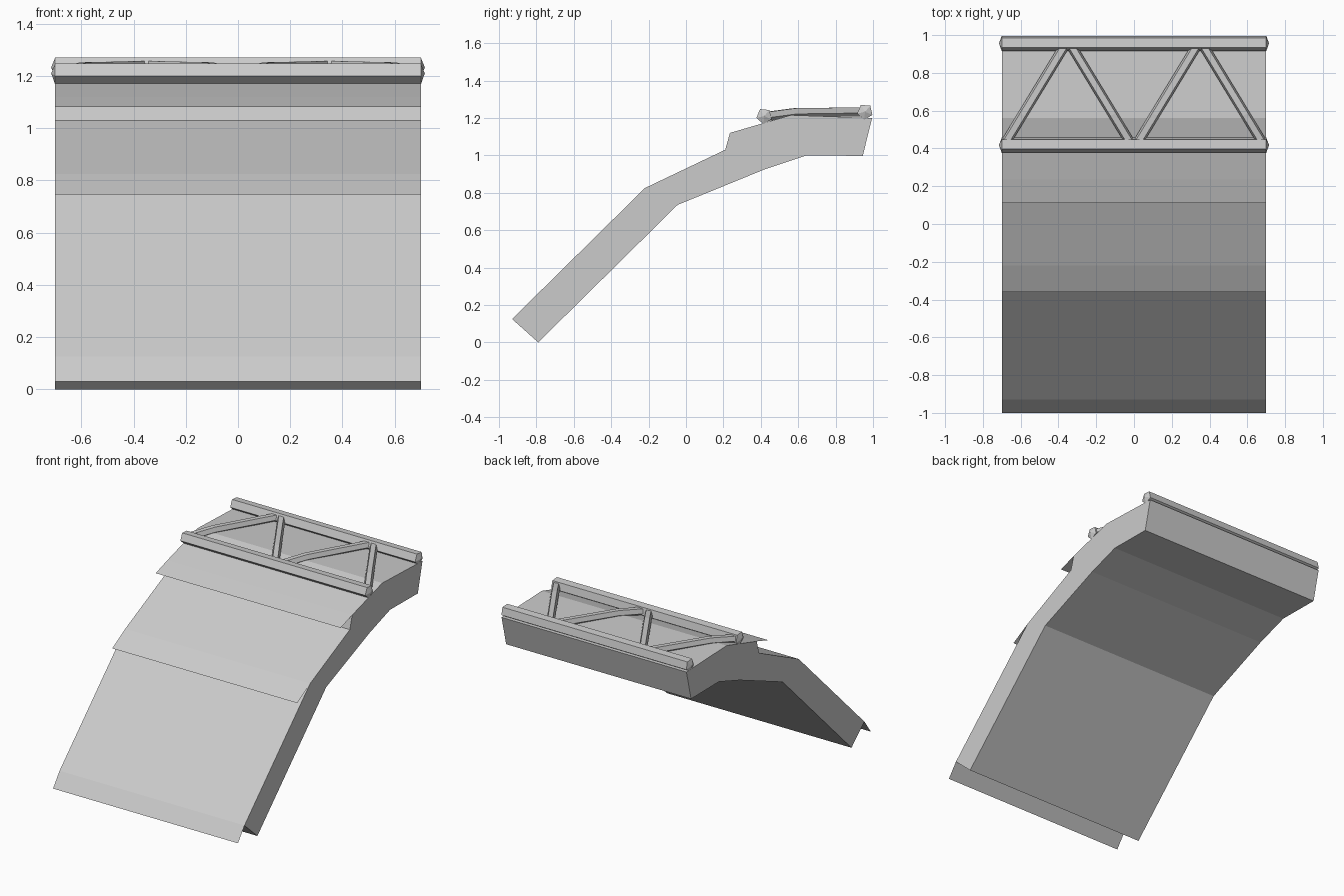
import bpy
import bmesh
from math import cos, sin, radians
from mathutils import Vector

if "Cube" in bpy.data.objects:
    bpy.data.objects.remove(bpy.data.objects["Cube"])

HALF = 0.70   # half width of the ramp

grey = bpy.data.materials.new("light_grey")
grey.use_nodes = True
grey.diffuse_color = (0.6, 0.6, 0.6, 1)
grey.node_tree.nodes["Principled BSDF"].inputs["Base Color"].default_value = (0.6, 0.6, 0.6, 1)


def finish(name, bm, closed=True):
    if closed:
        bmesh.ops.recalc_face_normals(bm, faces=bm.faces)
    mesh = bpy.data.meshes.new(name)
    bm.to_mesh(mesh)
    bm.free()
    mesh.materials.append(grey)
    obj = bpy.data.objects.new(name, mesh)
    bpy.context.collection.objects.link(obj)
    return obj


def slab(name, profile):
    """Extrude a side profile (y, z) across the full width."""
    bm = bmesh.new()
    face = bm.faces.new([bm.verts.new((-HALF, y, z)) for y, z in profile])
    out = bmesh.ops.extrude_face_region(bm, geom=[face])
    moved = [v for v in out["geom"] if isinstance(v, bmesh.types.BMVert)]
    bmesh.ops.translate(bm, verts=moved, vec=(2 * HALF, 0, 0))
    return finish(name, bm)


def sheet(name, upper, lower):
    """Thin overhanging sheet between two (y, z) lines."""
    bm = bmesh.new()
    corners = [(-HALF, *lower), (HALF, *lower), (HALF, *upper), (-HALF, *upper)]
    bm.faces.new([bm.verts.new(c) for c in corners])
    return finish(name, bm, closed=False)


def tube(name, path, radius, turn, tip=0.0, sides=5):
    """Sweep a polygon along a path and close the ends with shallow cones."""
    pts = [Vector(p) for p in path]
    bm = bmesh.new()
    rings = []
    for i, p in enumerate(pts):
        t = (pts[min(i + 1, len(pts) - 1)] - pts[max(i - 1, 0)]).normalized()
        side = Vector((0, 0, 1)).cross(t).normalized()
        up = t.cross(side)
        angles = [radians(turn + k * 360 / sides) for k in range(sides)]
        rings.append([bm.verts.new(p + radius * (cos(a) * side + sin(a) * up)) for a in angles])
    for a, b in zip(rings, rings[1:]):
        for k in range(sides):
            n = (k + 1) % sides
            bm.faces.new((a[k], a[n], b[n], b[k]))
    for ring, end, inner in ((rings[0], pts[0], pts[1]), (rings[-1], pts[-1], pts[-2])):
        apex = bm.verts.new(end + (end - inner).normalized() * tip)
        for k in range(sides):
            bm.faces.new((ring[k], ring[(k + 1) % sides], apex))
    return finish(name, bm)


# Bent ramp body
slab("ramp_body", [(-0.79, 0), (-0.93, 0.125), (-0.22, 0.825), (0.21, 1.03),
                   (0.235, 1.12), (0.56, 1.215), (0.995, 1.2), (0.945, 0.997),
                   (0.645, 1.0), (0.42, 0.925), (-0.045, 0.735)])

# Overhanging sheets at the lower edge of each slope
sheet("lower_flap", (-0.93, 0.125), (-1.0, 0.03))
sheet("middle_flap", (-0.22, 0.825), (-0.36, 0.745))
sheet("upper_flap", (0.235, 1.12), (0.11, 1.08))

# Cross rails of the truss
for name, y, z in (("front_rail", 0.418, 1.21), ("back_rail", 0.957, 1.233)):
    tube(name, [(-HALF, y, z), (HALF, y, z)], 0.043, 49, tip=0.015)

# Slightly bent zigzag braces between the rails
for side, label in ((1, "left"), (-1, "right")):
    for part, x0, x1 in (("inner_brace", 0.02, 0.33), ("outer_brace", 0.68, 0.37)):
        path = []
        for y, z in ((0.43, 1.21), (0.58, 1.23), (0.94, 1.235)):
            f = (y - 0.43) / 0.51
            path.append((side * (x0 + (x1 - x0) * f), y, z))
        tube(f"{label}_{part}", path, 0.027, 54)
